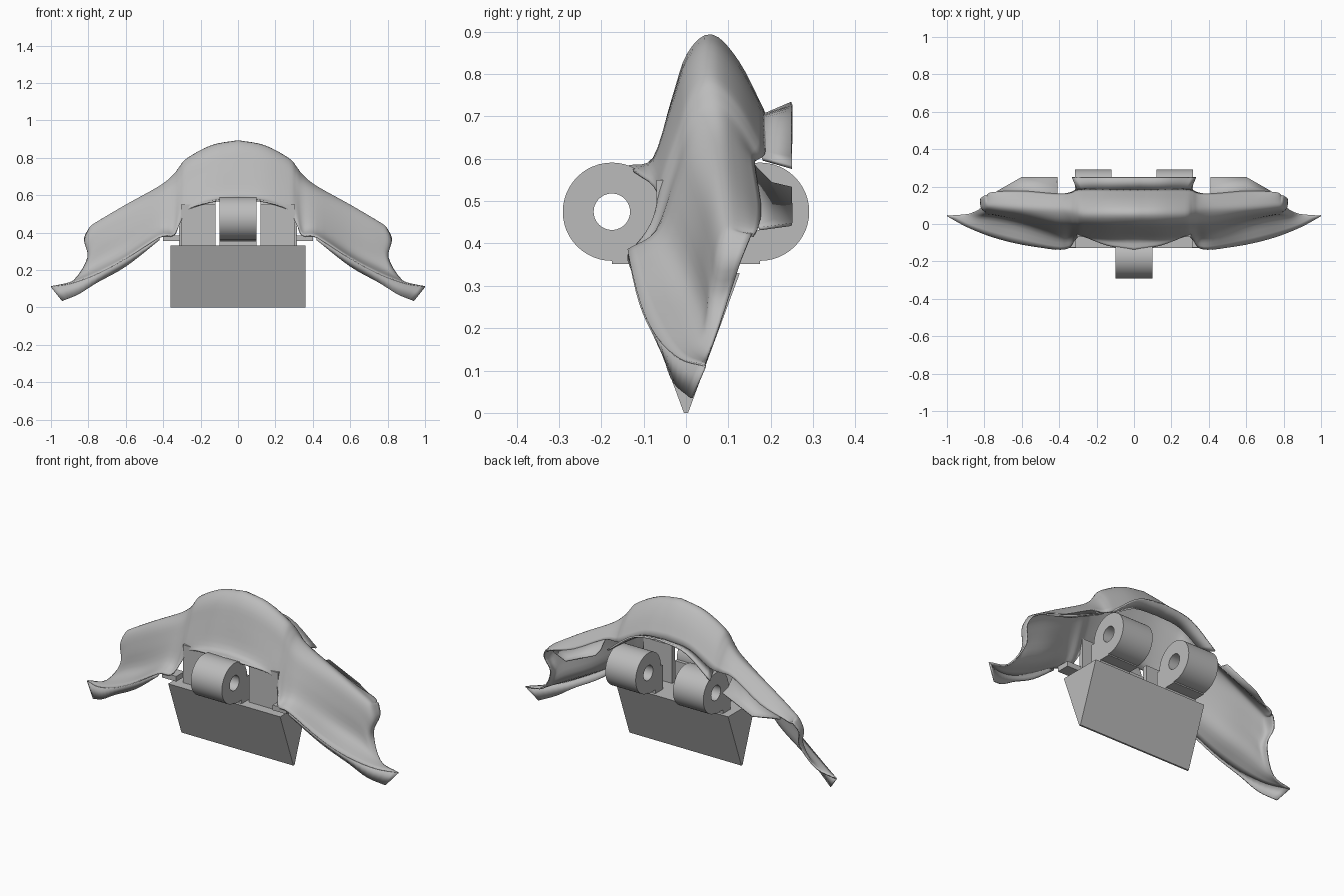
import bpy, bmesh, math
from mathutils import Vector

old = bpy.data.objects.get("Cube")
if old:
    bpy.data.objects.remove(old, do_unlink=True)

steel = bpy.data.materials.new("plain_grey")
steel.use_nodes = True
GREY = (0.5, 0.5, 0.5, 1)
steel.diffuse_color = GREY
steel.node_tree.nodes["Principled BSDF"].inputs["Base Color"].default_value = GREY


def finish(name, bm, smooth=None, mirror=False, thickness=0):
    """Turn a bmesh into a named object with optional modifiers."""
    bmesh.ops.recalc_face_normals(bm, faces=bm.faces)
    mesh = bpy.data.meshes.new(name)
    bm.to_mesh(mesh)
    bm.free()
    mesh.materials.append(steel)
    obj = bpy.data.objects.new(name, mesh)
    bpy.context.collection.objects.link(obj)
    if mirror:
        mod = obj.modifiers.new("mirror", 'MIRROR')
        mod.use_clip = True
    if thickness:
        mod = obj.modifiers.new("solidify", 'SOLIDIFY')
        mod.thickness = thickness
        mod.offset = 0
    if smooth:
        bpy.ops.object.select_all(action='DESELECT')
        obj.select_set(True)
        bpy.context.view_layer.objects.active = obj
        bpy.ops.object.shade_smooth_by_angle(angle=math.radians(smooth))
    return obj


def spline(points, steps):
    """Resample a polyline as a smooth curve through its points."""
    pts = [Vector(p) for p in points]
    pts = [2 * pts[0] - pts[1]] + pts + [2 * pts[-1] - pts[-2]]
    out = []
    for a, b, c, d in zip(pts, pts[1:], pts[2:], pts[3:]):
        for i in range(steps):
            t = i / steps
            out.append(0.5 * (2 * b + (c - a) * t + (2 * a - 5 * b + 4 * c - d) * t ** 2
                              + (3 * b - a - 3 * c + d) * t ** 3))
    return out + [pts[-2]]


def grid(rows):
    """Skin a list of equally long point rows."""
    bm = bmesh.new()
    verts = [[bm.verts.new(p) for p in row] for row in rows]
    for r, s in zip(verts, verts[1:]):
        for i in range(len(r) - 1):
            bm.faces.new((r[i], r[i + 1], s[i + 1], s[i]))
    return bm


def prism(name, profile, x0, x1, smooth=None):
    """Extrude a (y, z) outline along x."""
    bm = bmesh.new()
    ends = [[bm.verts.new((x, y, z)) for y, z in profile] for x in (x0, x1)]
    bm.faces.new(ends[0])
    bm.faces.new(ends[1])
    n = len(profile)
    for i in range(n):
        j = (i + 1) % n
        bm.faces.new((ends[0][i], ends[0][j], ends[1][j], ends[1][i]))
    return finish(name, bm, smooth)


def box(name, x0, x1, y0, y1, z0, z1):
    return prism(name, [(y0, z0), (y1, z0), (y1, z1), (y0, z1)], x0, x1)


def tube(name, x0, x1, y, z, outer, inner, sides=48):
    """Hollow hinge barrel along x."""
    bm = bmesh.new()
    rings = []
    for x, r in ((x0, outer), (x1, outer), (x1, inner), (x0, inner)):
        rings.append([bm.verts.new((x, y + r * math.cos(i * math.tau / sides),
                                    z + r * math.sin(i * math.tau / sides)))
                      for i in range(sides)])
    for k in range(len(rings)):
        a, b = rings[k], rings[k - 1]
        for i in range(sides):
            bm.faces.new((a[i], a[i - 1], b[i - 1], b[i]))
    return finish(name, bm, 30)


def section(x, lip, waist, ridge, rear):
    """Arched cross-section: front lip, front wall, ridge, rear wall."""
    def blend(a, b, fy, fz):
        return (x, a[0] + (b[0] - a[0]) * fy, a[1] + (b[1] - a[1]) * fz)
    return [(x, *lip), (x, *waist), blend(waist, ridge, 0.33, 0.48),
            blend(waist, ridge, 0.6, 0.85), (x, *ridge),
            blend(rear, ridge, 0.5, 0.66), (x, *rear)]


# Shell: sections from the centre to the wing end, mirrored
sections = [
    section(0, (-.14, .58), (-.075, .6), (.06, .89), (.185, .705)),
    section(.14, (-.115, .565), (-.075, .59), (.06, .864), (.185, .69)),
    section(.27, (-.065, .52), (-.06, .555), (.06, .795), (.185, .625)),
    section(.31, (-.075, .45), (-.06, .51), (.065, .75), (.18, .605)),
    section(.345, (-.125, .385), (-.07, .43), (.07, .705), (.165, .595)),
    section(.42, (-.135, .375), (-.06, .42), (.075, .645), (.16, .582)),
    section(.6, (-.108, .26), (0, .3), (.085, .545), (.175, .485)),
    section(.75, (-.07, .18), (.035, .225), (.095, .455), (.17, .437)),
    # Flared wing end
    [(.89, -.015, .128), (.835, .04, .17), (.795, .065, .27), (.81, .08, .36),
     (.79, .1, .425), (.785, .13, .425), (.78, .16, .42)],
    [(1, .045, .11), (.88, .055, .14), (.8, .1, .27), (.82, .13, .36),
     (.8, .15, .41), (.785, .155, .42), (.775, .162, .42)],
]
rows = [spline(s, 4) for s in sections]
columns = [spline(c, 4) for c in zip(*rows)]
finish("arched_shell", grid(columns), smooth=40, mirror=True, thickness=.008)

# Slanted edge face under each wing lip
lip = [s[0] for s in sections[-5:]]
foot = [(.42, -.135, .36), (.6, -.085, .22), (.75, -.052, .135),
        (.85, -.028, .072), (.94, .013, .035)]
finish("wing_edge", grid([spline(lip, 4), spline(foot, 4)]), 40, True, .006)

# Rear flange over the hinge
inner = spline([(0, .18, .7), (.15, .18, .685), (.3, .18, .6)], 6)
outer = spline([(0, .25, .73), (.17, .25, .7), (.33, .25, .58)], 6)
finish("rear_arch_flange", grid([inner, outer]), 40, True, .01)

# Rear flange on each wing
inner = [(.41, .158, .585), (.6, .172, .485), (.72, .168, .445)]
middle = [(.41, .2, .542), (.6, .205, .455), (.725, .172, .44)]
outer = [(.41, .25, .53), (.6, .25, .445), (.73, .176, .435)]
finish("wing_rear_flange", grid([inner, middle, outer]), 40, True, .008)

# Wedge guide below
prism("wedge_guide", [(-.005, 0), (.005, 0), (.127, .33), (-.127, .33)], -.36, .36)

# Hinge barrels with their webs
HINGE_Z, HINGE_R, BORE = .475, .116, .043
barrels = {"front_barrel": (-.1, .1, -1), "rear_left_barrel": (.12, .315, 1),
           "rear_right_barrel": (-.315, -.12, 1)}
for name, (x0, x1, side) in barrels.items():
    tube(name, x0, x1, side * .175, HINGE_Z, HINGE_R, BORE)
    box(name + "_foot", x0, x1, side * .06, side * .175, .352, .39)
    box(name + "_web", x0, x1, side * .04, side * .11, .3, .47)

# Stop lugs and front wall plates beside the front opening
for side, label in ((1, "left"), (-1, "right")):
    box("stop_lug_" + label, side * .31, side * .4, -.125, -.05, .355, .385)
    box("front_plate_" + label, side * .12, side * .305, -.07, -.045, .3, .55)
